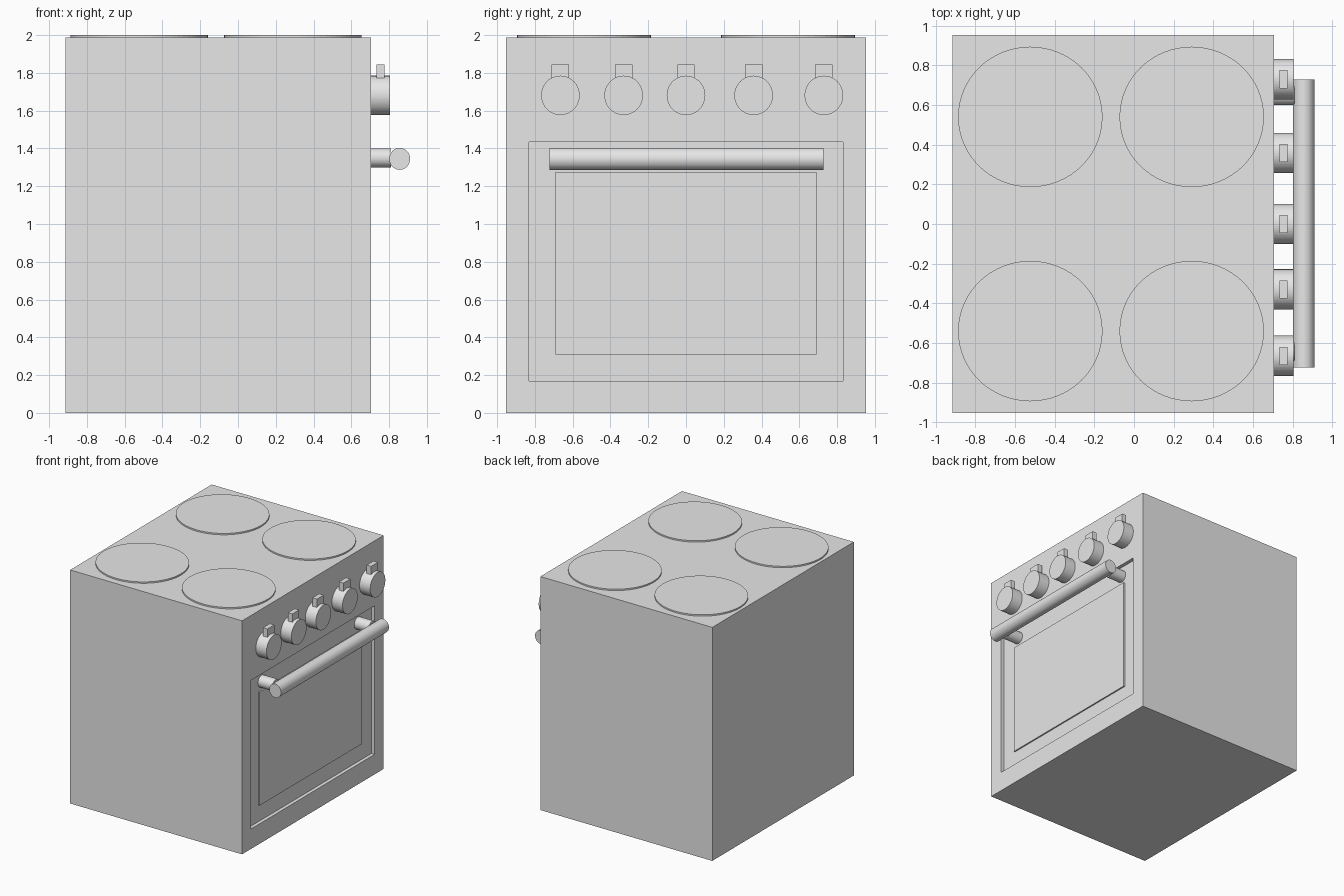
import bpy, bmesh, math
from mathutils import Matrix, Vector

if "Cube" in bpy.data.objects:
    bpy.data.objects.remove(bpy.data.objects["Cube"])

enamel = bpy.data.materials.new("grey enamel")
enamel.diffuse_color = (0.8, 0.8, 0.8, 1)
enamel.use_nodes = True
enamel.node_tree.nodes["Principled BSDF"].inputs["Base Color"].default_value = enamel.diffuse_color
SIDES = 64
FRONT = 0.705   # x of the door side


def finish(bm, name):
    bmesh.ops.recalc_face_normals(bm, faces=bm.faces)
    mesh = bpy.data.meshes.new(name)
    bm.to_mesh(mesh)
    bm.free()
    mesh.materials.append(enamel)
    obj = bpy.data.objects.new(name, mesh)
    bpy.context.collection.objects.link(obj)
    return obj


def add_box(bm, lo, hi):
    lo, hi = Vector(lo), Vector(hi)
    m = Matrix.Translation((lo + hi) / 2) @ Matrix.Diagonal((*(hi - lo), 1))
    bmesh.ops.create_cube(bm, size=1, matrix=m)


def cylinder(name, centre, axis, length, ra, rb):
    """Closed cylinder along x, y or z with two cross radii."""
    rot = {"x": Matrix.Rotation(math.pi / 2, 4, "Y"),
           "y": Matrix.Rotation(math.pi / 2, 4, "X"),
           "z": Matrix.Identity(4)}[axis]
    m = Matrix.Translation(centre) @ rot @ Matrix.Diagonal((ra, rb, length, 1))
    bm = bmesh.new()
    bmesh.ops.create_cone(bm, cap_ends=True, segments=SIDES, radius1=1,
                          radius2=1, depth=1, matrix=m)
    return finish(bm, name)


def inset_rect(bm, face, half_y, z0, z1, step):
    """Cut a rectangle into a +x face and push it in or out by step."""
    mid = face.calc_center_median().z
    for depth in (0, step):
        bmesh.ops.inset_individual(bm, faces=[face], thickness=0.01)
        for v in face.verts:
            v.co.y = math.copysign(half_y, v.co.y)
            v.co.z = z1 if v.co.z > mid else z0
            v.co.x += depth


# Cabinet with a sunken door and a slightly raised window panel
bm = bmesh.new()
add_box(bm, (-0.914, -0.952, 0), (FRONT, 0.952, 1.988))
door = max(bm.faces, key=lambda f: f.calc_center_median().x)
inset_rect(bm, door, 0.83, 0.17, 1.435, -0.03)
inset_rect(bm, door, 0.69, 0.31, 1.275, 0.012)
finish(bm, "oven_cabinet")

# Hob plates
for x in (-0.523, 0.291):
    for y in (-0.54, 0.54):
        cylinder("hob_plate", (x, y, 1.99), "z", 0.02, 0.364, 0.354)

# Control knobs with pointer tabs
for y in (-0.665, -0.33, 0.0, 0.358, 0.73):
    cylinder("control_knob", (FRONT + 0.045, y, 1.681), "x", 0.11, 0.104, 0.102)
    bm = bmesh.new()
    add_box(bm, (0.733, y - 0.046, 1.74), (0.775, y + 0.046, 1.845))
    finish(bm, "knob_tab")

# Door handle bar and its posts
cylinder("handle_bar", (0.856, 0.003, 1.345), "y", 1.452, 0.055, 0.058)
for y in (-0.645, 0.65):
    cylinder("handle_post", (0.74, y, 1.35), "x", 0.14, 0.051, 0.05)
